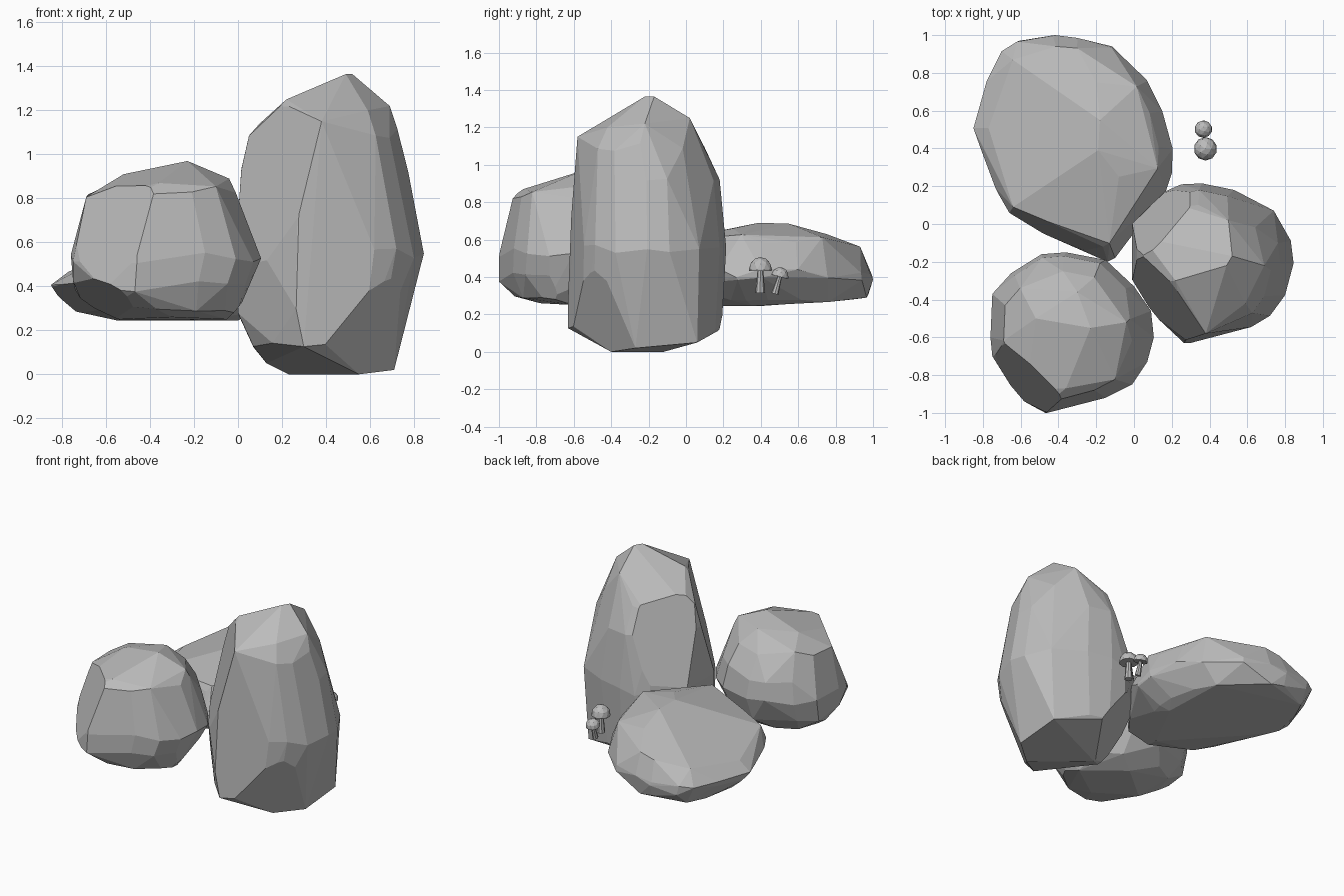
import bpy, bmesh, math, random
from mathutils import Vector, Matrix

if "Cube" in bpy.data.objects:
    bpy.data.objects.remove(bpy.data.objects["Cube"])

random.seed(4)
stone = bpy.data.materials.new("stone grey")
stone.diffuse_color = (0.5, 0.5, 0.5, 1)
stone.use_nodes = True
stone.node_tree.nodes["Principled BSDF"].inputs["Base Color"].default_value = stone.diffuse_color


def finish(name, bm):
    me = bpy.data.meshes.new(name)
    bmesh.ops.recalc_face_normals(bm, faces=bm.faces)
    bm.to_mesh(me)
    bm.free()
    me.materials.append(stone)
    ob = bpy.data.objects.new(name, me)
    bpy.context.collection.objects.link(ob)
    return ob


def chip(bm, a, b, c):
    """Slice a corner off along the plane through three points, keeping the middle."""
    a, b, c = Vector(a), Vector(b), Vector(c)
    n = (b - a).cross(c - a).normalized()
    mid = sum((v.co for v in bm.verts), Vector()) / len(bm.verts)
    if n.dot(mid - a) > 0:
        n.negate()
    bmesh.ops.bisect_plane(bm, geom=bm.verts[:] + bm.edges[:] + bm.faces[:], plane_co=a, plane_no=n,
                           clear_outer=True, dist=1e-5)
    bmesh.ops.holes_fill(bm, edges=[e for e in bm.edges if e.is_boundary])


def rock(name, outline, rings, extras, chips=()):
    """Convex boulder: plan outline fitted to rings (z, x0, x1, y0, y1, tilt), loose corners, chips."""
    xs, ys = [p[0] for p in outline], [p[1] for p in outline]
    ax, bx, ay, by = min(xs), max(xs), min(ys), max(ys)
    pts = [Vector(e) for e in extras]
    for k, (z, x0, x1, y0, y1, tilt) in enumerate(rings):
        for i, (x, y) in enumerate(outline):
            if k != 2 and (i + k) % 3 == 0 and x not in (ax, bx) and y not in (ay, by):
                continue                      # skip corners to get broad facets
            u, v = (x - ax) / (bx - ax), (y - ay) / (by - ay)
            px, py = x0 + u * (x1 - x0), y0 + v * (y1 - y0)
            pts.append(Vector((px, py, z + tilt * (px + 0.3) + random.uniform(-.025, .025))))
    bm = bmesh.new()
    for p in pts:
        bm.verts.new(p)
    res = bmesh.ops.convex_hull(bm, input=bm.verts)
    junk = {g for g in res["geom_interior"] + res["geom_unused"] if isinstance(g, bmesh.types.BMVert)}
    bmesh.ops.delete(bm, geom=list(junk), context='VERTS')
    for c in chips:
        chip(bm, *c)
    # merge nearly flat neighbours into larger facets
    bmesh.ops.dissolve_limit(bm, angle_limit=math.radians(5), verts=bm.verts, edges=bm.edges)
    return finish(name, bm)


# Tall boulder
rock("tall_boulder",
     [(-.01, -.3), (-.01, 0), (.16, .17), (.25, .21), (.36, .215), (.53, .18), (.74, .07), (.83, -.09),
      (.845, -.21), (.80, -.38), (.72, -.49), (.62, -.55), (.38, -.62), (.28, -.63), (.1, -.48)],
     [(.14, .07, .745, -.63, .19, 0), (.29, 0, .78, -.63, .2, 0), (.55, -.01, .845, -.625, .215, 0),
      (.92, .015, .775, -.6, .18, 0), (1.09, .05, .725, -.585, .1, 0)],
     [(.52, -.17, 1.365), (.49, -.22, 1.365), (.22, -.3, 1.25), (.69, -.22, 1.22), (.5, .02, 1.25),
      (.38, -.58, 1.15), (.59, -.42, 1.2), (.55, -.4, 0), (.23, -.12, 0), (.71, -.27, .02),
      (.71, .06, .05), (.13, -.2, .05)],
     [((0, -.32, .55), (.38, -.58, 1.15), (.22, -.33, 1.25)),
      ((.55, -.4, 0), (.71, -.27, .02), (.72, -.5, .5)),
      ((.16, .17, .6), (0, 0, .6), (.3, .05, 1.2)),
      ((.16, .17, .42), (0, 0, .42), (.23, -.11, 0))])

# Round boulder in front
rock("round_boulder",
     [(-.75, -.37), (-.65, -.26), (-.49, -.16), (-.36, -.15), (-.15, -.19), (0, -.33), (.09, -.46),
      (.105, -.6), (.07, -.73), (-.01, -.85), (-.15, -.92), (-.37, -.98), (-.46, -1), (-.61, -.92),
      (-.75, -.7), (-.76, -.6)],
     [(.31, -.69, .02, -.93, -.3, 0), (.4, -.75, .06, -1, -.2, 0), (.53, -.76, .105, -1, -.15, 0),
      (.68, -.73, .05, -.97, -.17, 0), (.83, -.69, -.01, -.945, -.25, 0)],
     [(-.23, -.55, .97), (-.52, -.5, .91), (-.04, -.52, .89), (-.36, -.87, .87), (-.3, -.36, .93),
      (-.54, -.6, .25), (-.05, -.6, .25), (-.3, -.78, .26), (-.3, -.4, .25)],
     [((-.77, -.73, .45), (-.5, -1, .45), (-.38, -.91, .86)),
      ((-.75, -.68, .44), (-.5, -1, .37), (-.45, -.83, .26)),
      ((.06, -.75, .48), (-.13, -.95, .37), (-.03, -.7, .26))])

# Flat tilted boulder at the back
rock("flat_boulder",
     [(-.85, .51), (-.78, .76), (-.7, .92), (-.62, .97), (-.43, 1), (-.3, .99), (-.12, .94), (.07, .76),
      (.15, .6), (.205, .4), (.2, .27), (.17, .18), (0, -.05), (-.1, -.18), (-.14, -.2), (-.26, -.14),
      (-.48, -.05), (-.66, .06), (-.74, .2)],
     [(.29, -.74, .06, -.1, .975, 0), (.37, -.83, .2, -.19, 1, .03), (.41, -.85, .205, -.2, .995, .02),
      (.55, -.77, .13, -.12, .94, .13)],
     [(-.19, .39, .69), (-.18, .55, .685), (-.08, .25, .66), (-.2, .75, .63), (-.64, .09, .52),
      (-.55, .4, .245), (0, .35, .245), (-.3, .85, .27), (-.18, 0, .245), (-.63, .89, .28)],
     [((-.66, .06, .4), (-.85, .51, .4), (-.55, .2, .25))])


def mushroom(name, base, top, tilt, cap_r, cap_h):
    """Faceted dome cap on a slightly flared stem."""
    axis = Matrix.Translation(top) @ Matrix.Rotation(-tilt, 4, 'X')
    bm = bmesh.new()
    bmesh.ops.create_icosphere(bm, subdivisions=2, radius=1)
    bmesh.ops.bisect_plane(bm, geom=bm.verts[:] + bm.edges[:] + bm.faces[:], plane_co=(0, 0, -.1),
                           plane_no=(0, 0, -1), clear_outer=True)
    bmesh.ops.holes_fill(bm, edges=[e for e in bm.edges if e.is_boundary])
    bmesh.ops.transform(bm, matrix=axis @ Matrix.Diagonal((cap_r, cap_r, cap_h, 1)), verts=bm.verts)
    finish(name + "_cap", bm)
    d = Vector(top) - Vector(base)
    bm = bmesh.new()
    bmesh.ops.create_cone(bm, cap_ends=True, segments=8, radius1=cap_r * .42, radius2=cap_r * .25,
                          depth=d.length)
    rot = d.to_track_quat('Z', 'Y').to_matrix().to_4x4()
    bmesh.ops.transform(bm, verts=bm.verts,
                        matrix=Matrix.Translation((Vector(base) + Vector(top)) / 2) @ rot)
    finish(name + "_stem", bm)


mushroom("large_mushroom", (.378, .396, .315), (.378, .398, .44), 0, .062, .067)
mushroom("small_mushroom", (.367, .475, .31), (.367, .502, .405), math.radians(15), .047, .048)
